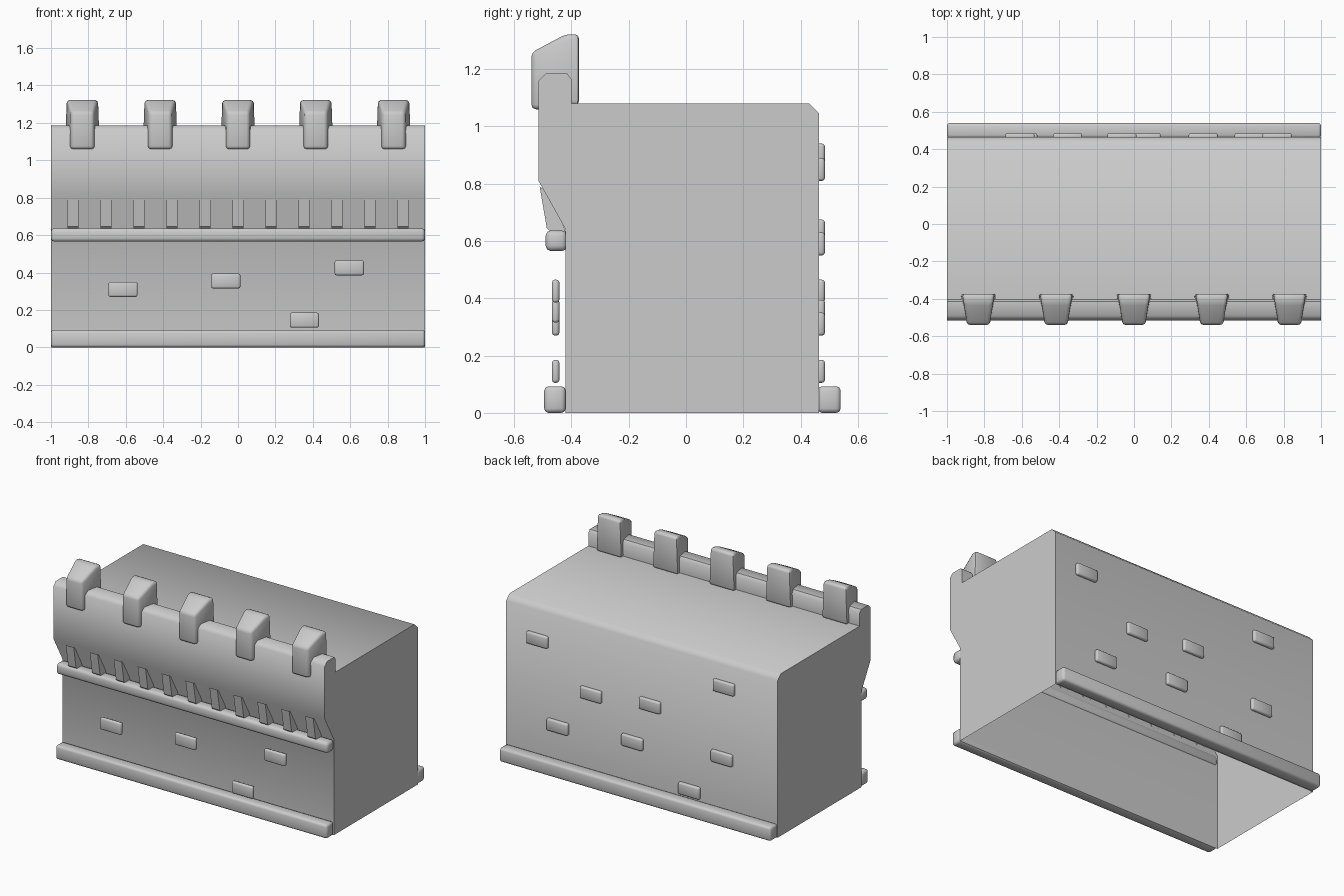
import bpy, bmesh, math

cube = bpy.data.objects.get("Cube")
if cube:
    bpy.data.objects.remove(cube, do_unlink=True)

stone = bpy.data.materials.new("grey_stone")
stone.use_nodes = True
GREY = (0.6, 0.6, 0.6, 1)
stone.diffuse_color = GREY
stone.node_tree.nodes["Principled BSDF"].inputs["Base Color"].default_value = GREY


def finish(name, bm, bevel=0, segments=2, angle=50):
    """Turn a bmesh into a bevelled, smooth-shaded stone object."""
    bmesh.ops.recalc_face_normals(bm, faces=bm.faces)
    mesh = bpy.data.meshes.new(name)
    bm.to_mesh(mesh)
    bm.free()
    mesh.materials.append(stone)
    obj = bpy.data.objects.new(name, mesh)
    bpy.context.collection.objects.link(obj)
    bpy.ops.object.select_all(action='DESELECT')
    obj.select_set(True)
    bpy.context.view_layer.objects.active = obj
    if bevel:
        mod = obj.modifiers.new("bevel", 'BEVEL')
        mod.width, mod.segments = bevel, segments
        mod.limit_method = 'ANGLE'
        mod.angle_limit = math.radians(20)
        bpy.ops.object.modifier_apply(modifier=mod.name)
    bpy.ops.object.shade_smooth_by_angle(angle=math.radians(angle))
    return obj


def prism(profile, half_width, cx=0):
    """Extrude a (y, z) side profile along x; half_width(y, z) may taper it."""
    bm = bmesh.new()
    sides = []
    for s in (-1, 1):
        sides.append([bm.verts.new((cx + s * half_width(y, z), y, z)) for y, z in profile])
    bm.faces.new(sides[0])
    bm.faces.new(sides[1])
    n = len(profile)
    for i in range(n):
        j = (i + 1) % n
        bm.faces.new((sides[0][i], sides[0][j], sides[1][j], sides[1][i]))
    return bm


def block(name, x0, x1, y0, y1, z0, z1, bevel):
    corners = [(y0, z0), (y0, z1), (y1, z1), (y1, z0)]
    bm = prism(corners, lambda y, z: (x1 - x0) / 2, (x0 + x1) / 2)
    return finish(name, bm, bevel)


# Main wall shell with raised parapet, hollow and open underneath
wall_profile = [(0.465, 0), (0.465, 1.045), (0.43, 1.08), (-0.4, 1.08),
                (-0.4, 1.165), (-0.415, 1.185), (-0.49, 1.185), (-0.515, 1.16),
                (-0.515, 0.81), (-0.42, 0.64), (-0.42, 0)]
bm = prism(wall_profile, lambda y, z: 1)
bm.faces.ensure_lookup_table()
bottom = [f for f in bm.faces if all(v.co.z < 0.001 for v in f.verts)]
bmesh.ops.delete(bm, geom=bottom, context='FACES_ONLY')
finish("wall_body", bm)

# Plinths along the foot and the moulding below the overhang
block("front_plinth", -1, 1, -0.495, -0.42, 0, 0.093, 0.015)
block("back_plinth", -1, 1, 0.46, 0.54, 0, 0.093, 0.015)
block("front_moulding", -1, 1, -0.49, -0.415, 0.565, 0.637, 0.018)

# Merlons straddling the parapet, narrower toward the front
merlon_profile = [(-0.373, 1.075), (-0.373, 1.322), (-0.42, 1.322),
                  (-0.54, 1.258), (-0.54, 1.06), (-0.5, 1.06)]


def merlon_width(y, z):
    back = (y + 0.54) / 0.167
    return 0.06 + back * (0.036 if z < 1.2 else 0.026)


for i in range(5):
    bm = prism(merlon_profile, merlon_width, (i - 2) * 0.416)
    finish(f"merlon_{i + 1}", bm, 0.016)

# Small wedge corbels carrying the overhang
corbel_profile = [(-0.511, 0.79), (-0.486, 0.645), (-0.47, 0.63),
                  (-0.42, 0.63), (-0.465, 0.76)]
for i in range(11):
    bm = prism(corbel_profile, lambda y, z: 0.029, (i - 5) * 0.1765)
    finish(f"corbel_{i + 1}", bm, angle=20)


# Protruding bricks; the back repeats the front pattern turned around
def brick(name, x, z, y0, y1):
    block(name, x - 0.078, x + 0.078, y0, y1, z - 0.04, z + 0.04, 0.01)


pattern = [(-0.615, 0.31), (-0.065, 0.355), (0.355, 0.145), (0.595, 0.425)]
upper_back = [(0.765, 0.85), (0.37, 0.59), (-0.065, 0.635), (-0.61, 0.9)]
for i, (x, z) in enumerate(pattern):
    brick(f"front_brick_{i + 1}", x, z, -0.468, -0.442)
    brick(f"back_brick_{i + 1}", -x, z, 0.455, 0.485)
for i, (x, z) in enumerate(upper_back):
    brick(f"upper_back_brick_{i + 1}", x, z, 0.455, 0.485)
